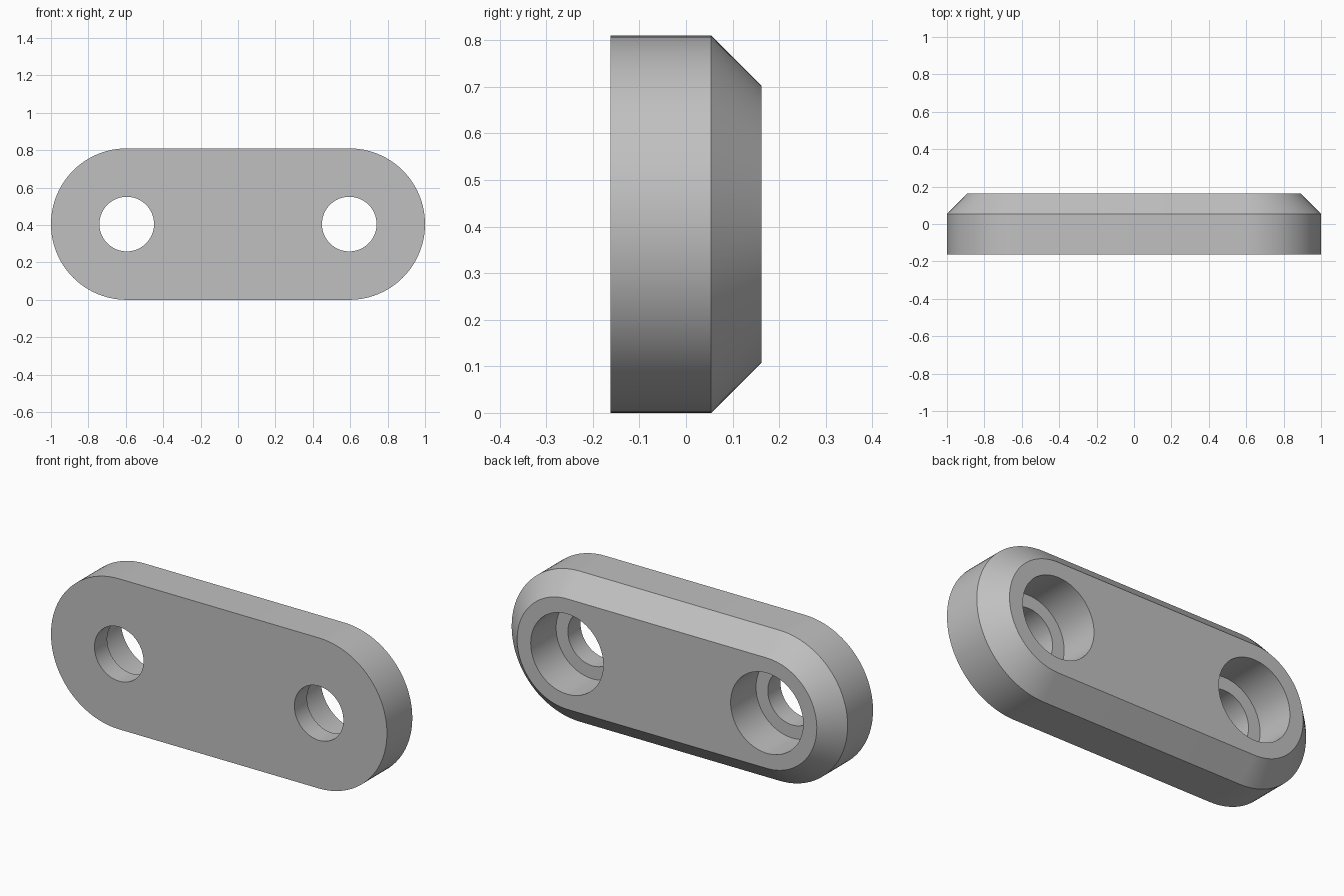
import bpy, bmesh
from math import cos, sin, pi, radians

if "Cube" in bpy.data.objects:
    bpy.data.objects.remove(bpy.data.objects["Cube"], do_unlink=True)

R = 0.405            # outer end radius, also the centre height
C = 1 - R            # hole centre offset in x
T = 0.162            # half thickness
CHAMFER = 0.108
HOLE_R, BORE_R = 0.146, 0.216
FLOOR_Y = -0.054     # depth of the counterbore shoulder
N = 48               # segments per half circle

grey = bpy.data.materials.new("mid grey")
grey.use_nodes = True
colour = (0.53, 0.53, 0.53, 1)
grey.diffuse_color = colour
grey.node_tree.nodes["Principled BSDF"].inputs["Base Color"].default_value = colour

bm = bmesh.new()


def ring(points, y):
    verts = [bm.verts.new((x, y, R + z)) for x, z in points]
    for i, v in enumerate(verts):
        bm.edges.new((v, verts[i - 1]))
    return verts


def slot(r):
    """Outline with two straight sides and two round ends."""
    pts = []
    for start, cx in ((-pi / 2, C), (pi / 2, -C)):
        angles = [start + pi * i / N for i in range(N + 1)]
        pts += [(cx + r * cos(a), r * sin(a)) for a in angles]
    return pts


def circle(cx, r):
    angles = [pi * i / N for i in range(2 * N)]
    return [(cx + r * cos(a), r * sin(a)) for a in angles]


def skin(rings):
    for a, b in zip(rings, rings[1:]):
        for i in range(len(a)):
            bm.faces.new((a[i - 1], a[i], b[i], b[i - 1]))


# Outer wall with the chamfer at the back
wall = [ring(slot(R), -T), ring(slot(R), T - CHAMFER), ring(slot(R - CHAMFER), T)]
skin(wall)
front, back = [wall[0]], [wall[-1]]

# Stepped screw holes
for side in (-1, 1):
    steps = ((HOLE_R, -T), (HOLE_R, FLOOR_Y), (BORE_R, FLOOR_Y), (BORE_R, T))
    hole = [ring(circle(side * C, r), y) for r, y in steps]
    skin(hole)
    front.append(hole[0])
    back.append(hole[-1])

# Flat front and back faces around the holes
for loops in (front, back):
    edges = [bm.edges.get((v, loop[i - 1])) for loop in loops for i, v in enumerate(loop)]
    bmesh.ops.triangle_fill(bm, edges=edges, use_beauty=True, use_dissolve=False)

bmesh.ops.recalc_face_normals(bm, faces=bm.faces[:])
mesh = bpy.data.meshes.new("link_plate")
bm.to_mesh(mesh)
bm.free()
mesh.materials.append(grey)
plate = bpy.data.objects.new("link_plate", mesh)
bpy.context.collection.objects.link(plate)

bpy.ops.object.select_all(action="DESELECT")
plate.select_set(True)
bpy.context.view_layer.objects.active = plate
bpy.ops.object.shade_smooth_by_angle(angle=radians(30))
